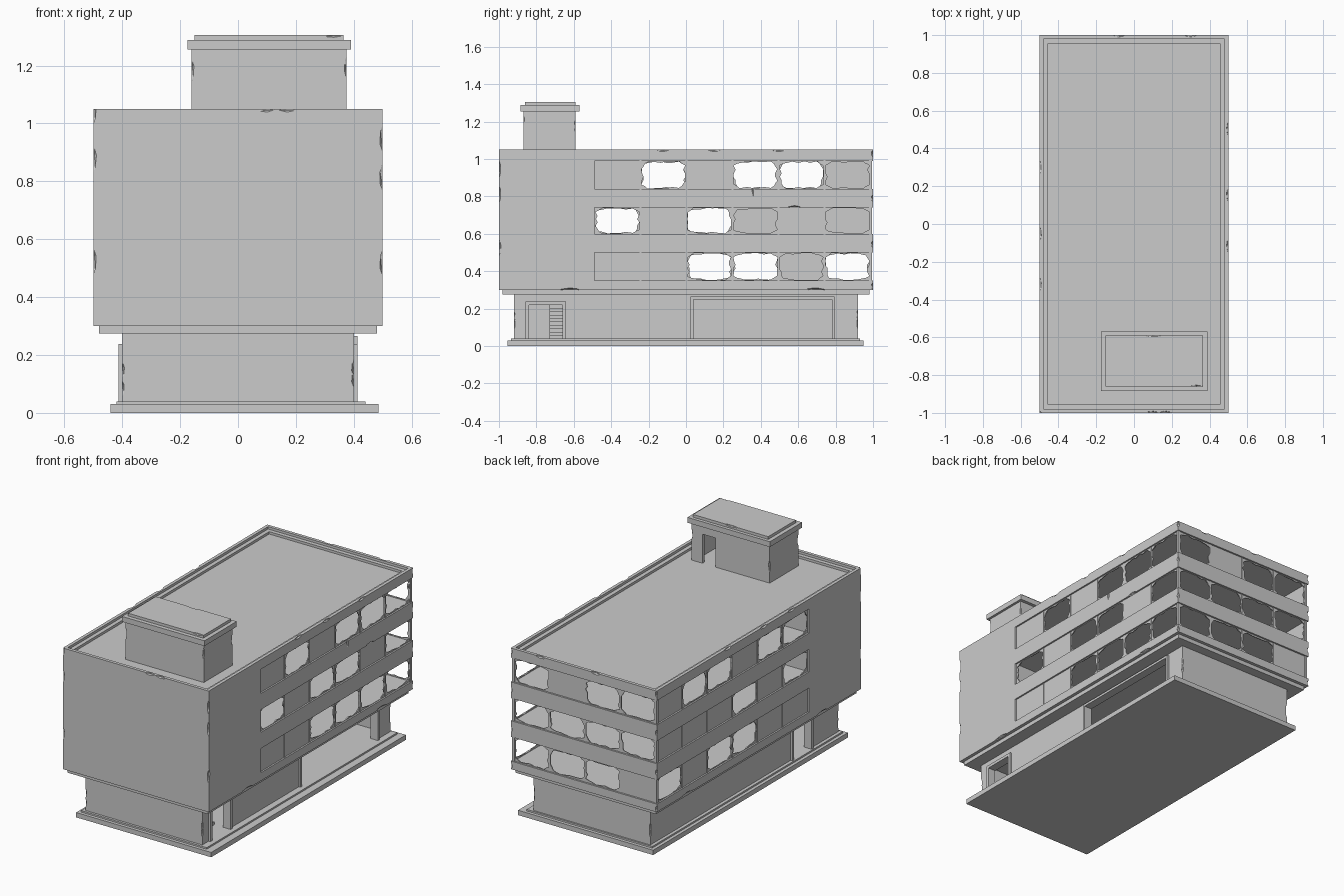
import bpy, bmesh, random
from mathutils import Vector, Matrix, Euler

random.seed(4)
if "Cube" in bpy.data.objects:
    bpy.data.objects.remove(bpy.data.objects["Cube"])

concrete = bpy.data.materials.new("grey concrete")
concrete.use_nodes = True
GREY = (0.6, 0.6, 0.6, 1)
concrete.diffuse_color = GREY
concrete.node_tree.nodes["Principled BSDF"].inputs["Base Color"].default_value = GREY


def finish(bm, name):
    mesh = bpy.data.meshes.new(name)
    bm.to_mesh(mesh)
    bm.free()
    mesh.materials.append(concrete)
    ob = bpy.data.objects.new(name, mesh)
    bpy.context.collection.objects.link(ob)
    return ob


def box(name, x, y, z):
    bm = bmesh.new()
    size = (x[1] - x[0], y[1] - y[0], z[1] - z[0])
    mid = Vector((x[0] + x[1], y[0] + y[1], z[0] + z[1])) / 2
    bmesh.ops.create_cube(bm, size=1, matrix=Matrix.Translation(mid) @ Matrix.Diagonal((*size, 1)))
    return finish(bm, name)


def cut(ob, cutter):
    mod = ob.modifiers.new("cut", "BOOLEAN")
    mod.operation, mod.solver, mod.object = "DIFFERENCE", "EXACT", cutter
    bpy.context.view_layer.objects.active = ob
    bpy.ops.object.modifier_apply(modifier=mod.name)
    bpy.data.objects.remove(cutter)


def carve(ob, x, y, z):
    cut(ob, box("cutter", x, y, z))


def chip(ob, at, axis, length=0.05, depth=0.011):
    """Notch a broken facet out of an edge running along the axis."""
    bm = bmesh.new()
    scale = [depth] * 3
    scale["xyz".index(axis)] = length
    turn = Euler([random.uniform(-0.08, 0.08) for _ in range(3)]).to_matrix().to_4x4()
    bmesh.ops.create_icosphere(bm, subdivisions=1, radius=1,
                               matrix=Matrix.Translation(at) @ turn @ Matrix.Diagonal((*scale, 1)))
    cut(ob, finish(bm, "cutter"))


# Stepped plinth
box("plinth", (-0.44, 0.485), (-0.955, 0.95), (0, 0.03))
box("plinth_step", (-0.42, 0.44), (-0.935, 0.93), (0.03, 0.04))

# Hollow ground floor with its openings
ground = box("ground_floor", (-0.4, 0.4), (-0.92, 0.92), (0.04, 0.275))
carve(ground, (-0.37, 0.37), (-0.89, 0.89), (0.02, 0.265))
carve(ground, (0.3, 0.5), (-0.84, -0.66), (0.02, 0.22))
carve(ground, (0.3, 0.5), (0.04, 0.78), (0.02, 0.25))
carve(ground, (-0.5, -0.3), (-0.64, -0.47), (0.02, 0.22))
for sx in (-1, 1):
    for sy in (-1, 1):
        for z in (0.1, 0.17):
            chip(ground, (sx * 0.4, sy * 0.92, z + random.uniform(-0.03, 0.03)), "z", 0.03, 0.008)


def door_frame(name, x, y, top, width):
    box(name + "_post_a", x, (y[0] - width, y[0]), (0.04, top))
    box(name + "_post_b", x, (y[1], y[1] + width), (0.04, top))
    box(name + "_lintel", x, (y[0] - width, y[1] + width), (top, top + width))


door_frame("side_door", (0.36, 0.412), (-0.84, -0.66), 0.22, 0.018)
door_frame("shop_opening", (0.36, 0.412), (0.04, 0.78), 0.25, 0.015)
door_frame("far_door", (-0.412, -0.36), (-0.64, -0.47), 0.22, 0.018)

# Stairs behind the side door
for i in range(10):
    box("stair_tread", (0.3 - 0.04 * (i + 1), 0.3 - 0.04 * i), (-0.73, -0.66), (0.04, 0.058 + 0.018 * i))

# Overhang ledge under the upper floors
box("ledge", (-0.48, 0.48), (-0.98, 0.98), (0.275, 0.3))

# Upper block with three window strips wrapping the back corner
block = box("upper_block", (-0.5, 0.5), (-1, 1), (0.3, 1.05))
rows = [(0.35, 0.5), (0.6, 0.74), (0.84, 0.99)]
for z in rows:
    carve(block, (-0.6, 0.6), (-0.49, 1.1), z)
carve(block, (-0.48, 0.48), (-0.98, 0.98), (1.035, 1.1))
carve(block, (-0.455, 0.455), (-0.955, 0.955), (1.02, 1.1))

# Worn edges and cracks
for sx, heights in ((-1, (1.04, 0.87, 0.52)), (1, (0.95, 0.81, 0.52))):
    for z in heights:
        chip(block, (sx * 0.5, -1, z), "z")
    for y in (-0.22, 0.05, 0.4):
        chip(block, (sx * 0.5, y + 0.1 * sx, 1.05), "y", 0.04)
    for y in (-0.62, 0.7):
        chip(block, (sx * 0.5, y, 0.3), "y", 0.06)
    for z in (0.32, 0.545, 0.79, 1.03):
        chip(block, (sx * 0.5, 1, z), "z", 0.02)
for x, y in ((0.1, -1), (0.17, -1), (-0.08, 1), (0.3, 1)):
    chip(block, (x, y, 1.05), "x", 0.035)
chip(block, (0.5, 0.36, 0.84), "z", 0.045, 0.008)
chip(block, (0.5, 0.58, 0.74), "y", 0.04)


def pane(name, place, u, z, broken):
    """Thin glazing panel; a broken one keeps a jagged rim only."""
    bm = bmesh.new()
    corners = [(u[0], z[0]), (u[1], z[0]), (u[1], z[1]), (u[0], z[1])]
    mid = Vector(((u[0] + u[1]) / 2, (z[0] + z[1]) / 2))
    steps = 7 if broken else 1
    outer, inner = [], []
    for i in range(4):
        a, b = Vector(corners[i]), Vector(corners[(i + 1) % 4])
        for k in range(steps):
            p = a.lerp(b, k / steps)
            reach = 0.8 if k == 0 else random.choice((0.86, 0.93, 0.95, 0.97))
            outer.append(bm.verts.new(place(p)))
            if broken:
                inner.append(bm.verts.new(place(mid + (p - mid) * reach)))
    if broken:
        n = len(outer)
        for i in range(n):
            j = (i + 1) % n
            bm.faces.new((outer[i], outer[j], inner[j], inner[i]))
    else:
        bm.faces.new(outer)
    ob = finish(bm, name)
    solid = ob.modifiers.new("thickness", "SOLIDIFY")
    solid.thickness, solid.offset = 0.006, 0


def glaze(name, place, edges, pattern):
    for z, broken_bays in zip(rows, pattern):
        for i in range(len(edges) - 1):
            pane(name, place, (edges[i], edges[i + 1]), z, i in broken_bays)


# Glazing: broken bays listed per floor, lowest floor first
side_edges = [-0.49 + 0.246 * i for i in range(7)]
back_edges = [-0.486 + 0.243 * i for i in range(5)]
glaze("left_pane", lambda p: (0.487, p.x, p.y), side_edges, [{2, 3, 4, 5}, {0, 2, 3, 5}, {1, 3, 4, 5}])
glaze("right_pane", lambda p: (-0.487, p.x, p.y), side_edges, [{2, 3, 5}, {0, 2}, {0, 1, 3, 4}])
glaze("back_pane", lambda p: (p.x, 0.986, p.y), back_edges, [{1, 2, 3}, {0, 1, 2, 3}, {0, 2 - 1, 3}])

# Mullions and corner posts
for z in rows:
    for sx in (-1, 1):
        x = sx * 0.487
        for y in side_edges[1:-1]:
            box("mullion", (x - 0.006, x + 0.006), (y - 0.005, y + 0.005), z)
        box("corner_post", (x - 0.008, x + 0.008), (0.978, 0.994), z)
    for x in back_edges[1:-1]:
        box("mullion", (x - 0.005, x + 0.005), (0.98, 0.992), z)

# Rooftop stair house with a doorway at the back
house = box("roof_house", (-0.16, 0.375), (-0.87, -0.59), (1.02, 1.255))
carve(house, (-0.14, 0.355), (-0.85, -0.61), (1.0, 1.24))
carve(house, (0.21, 0.3), (-0.7, -0.5), (1.0, 1.2))
for x, y, z in ((-0.16, -0.87, 1.18), (0.375, -0.87, 1.2), (0.375, -0.59, 1.18), (-0.16, -0.59, 1.12)):
    chip(house, (x, y, z), "z", 0.04, 0.008)
box("roof_house_slab", (-0.175, 0.39), (-0.885, -0.57), (1.255, 1.288))
cap = box("roof_house_cap", (-0.15, 0.365), (-0.86, -0.59), (1.288, 1.305))
chip(cap, (0.33, -0.86, 1.305), "x", 0.04, 0.008)
chip(cap, (0.1, -0.59, 1.305), "x", 0.05, 0.008)
